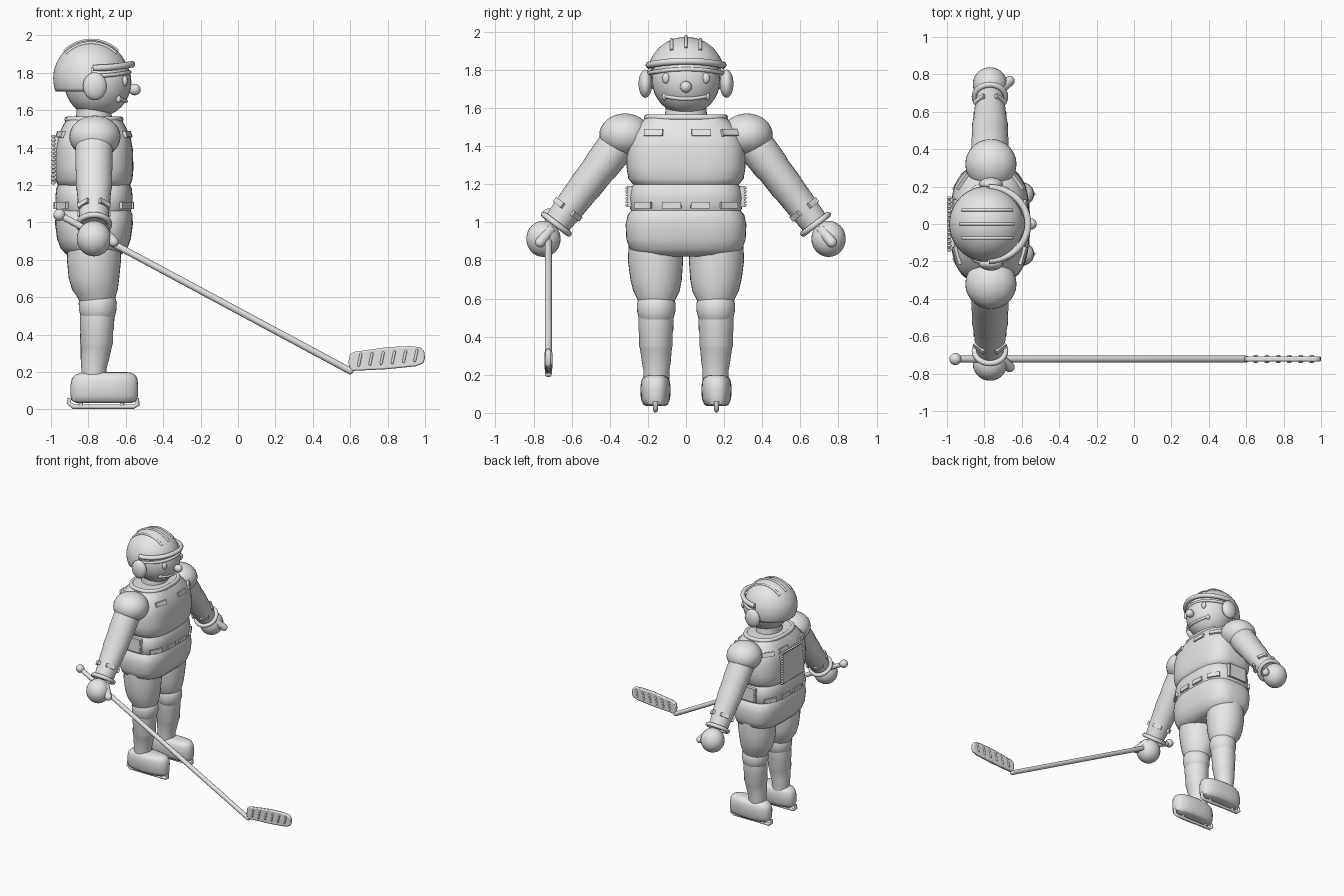
import bpy, bmesh
from math import sin, cos, pi, copysign
from mathutils import Vector, Matrix

old = bpy.data.objects.get("Cube")
if old:
    bpy.data.objects.remove(old)

grey = bpy.data.materials.new("light_grey")
grey.use_nodes = True
grey.diffuse_color = (0.8, 0.8, 0.8, 1)
grey.node_tree.nodes["Principled BSDF"].inputs["Base Color"].default_value = (0.8, 0.8, 0.8, 1)

CX = -0.77  # body axis; the figure faces +x


def finish(name, bm, smooth=True):
    bmesh.ops.recalc_face_normals(bm, faces=bm.faces)
    me = bpy.data.meshes.new(name)
    bm.to_mesh(me)
    bm.free()
    ob = bpy.data.objects.new(name, me)
    bpy.context.collection.objects.link(ob)
    me.materials.append(grey)
    if smooth:
        bpy.ops.object.select_all(action='DESELECT')
        ob.select_set(True)
        bpy.context.view_layer.objects.active = ob
        bpy.ops.object.shade_smooth_by_angle(angle=0.7)
    return ob


def outline(angle, rx, ry, power):
    c, s = cos(angle), sin(angle)
    return (rx * copysign(abs(c) ** (2 / power), c), ry * copysign(abs(s) ** (2 / power), s))


def loft(name, rings, power=2, matrix=Matrix(), n=32):
    """Capped skin over rings of (height, centre x, centre y, radius x, radius y)."""
    bm = bmesh.new()
    loops = []
    for z, cx, cy, rx, ry in rings:
        pts = [outline(2 * pi * i / n, rx, ry, power) for i in range(n)]
        loops.append([bm.verts.new(matrix @ Vector((cx + x, cy + y, z))) for x, y in pts])
    for a, b in zip(loops, loops[1:]):
        for i in range(n):
            j = (i + 1) % n
            bm.faces.new((a[i], a[j], b[j], b[i]))
    bm.faces.new(loops[0])
    bm.faces.new(loops[-1])
    return finish(name, bm)


def ball(name, centre, radii, rot=Matrix()):
    bm = bmesh.new()
    bmesh.ops.create_uvsphere(bm, u_segments=28, v_segments=16, radius=1)
    bm.transform(Matrix.Translation(centre) @ rot @ Matrix.Diagonal((*radii, 1)))
    return finish(name, bm)


def aim(a, b):
    """Frame at a with its z axis towards b."""
    d = Vector(b) - Vector(a)
    return Matrix.Translation(a) @ d.to_track_quat('Z', 'Y').to_matrix().to_4x4(), d.length


def capsule(name, a, b, r):
    m, length = aim(a, b)
    ts = [i * pi / 12 for i in range(1, 7)]
    rings = [(-r * cos(t), 0, 0, r * sin(t), r * sin(t)) for t in ts]
    rings += [(length - z, 0, 0, x, y) for z, _, _, x, y in reversed(rings)]
    return loft(name, rings, 2, m, 16)


def tube(name, pts, r, cyclic=False):
    cu = bpy.data.curves.new(name, 'CURVE')
    cu.dimensions = '3D'
    cu.bevel_depth, cu.bevel_resolution, cu.use_fill_caps = r, 3, True
    sp = cu.splines.new('POLY')
    sp.points.add(len(pts) - 1)
    for p, co in zip(sp.points, pts):
        p.co = (*co, 1)
    sp.use_cyclic_u = cyclic
    cu.materials.append(grey)
    ob = bpy.data.objects.new(name, cu)
    bpy.context.collection.objects.link(ob)
    bpy.ops.object.select_all(action='DESELECT')
    ob.select_set(True)
    bpy.context.view_layer.objects.active = ob
    bpy.ops.object.convert(target='MESH')
    return ob


def plate(name, centre, normal, w, h, depth=0.018, up=(0, 0, 1)):
    """Small box facing along normal."""
    n = Vector(normal).normalized()
    side = Vector(up).cross(n).normalized()
    m = Matrix((side, n.cross(side), n)).transposed().to_4x4()
    bm = bmesh.new()
    bmesh.ops.create_cube(bm, size=1)
    bm.transform(Matrix.Translation(centre) @ m @ Matrix.Diagonal((w, h, depth, 1)))
    return finish(name, bm, False)


def torso_plate(name, y, z, front, rx, ry, tilt=0):
    x = rx * (1 - abs(y / ry) ** 3) ** (1 / 3)
    slope = (abs(y) / ry) ** 2 / ry * copysign(1, y)
    plate(name, (CX + front * x, y, z), (front * (x / rx) ** 2 / rx, slope, tilt), 0.1, 0.035)


# Torso, waist and hips
def body(name, rows):
    loft(name, [(z, CX, 0, rx, ry) for z, rx, ry in rows], 3, n=48)


body("jersey", [(1.19, .18, .26), (1.2, .195, .28), (1.23, .206, .303), (1.29, .211, .312),
                (1.39, .208, .31), (1.46, .195, .29), (1.52, .165, .24), (1.56, .14, .2)])
body("waist", [(1.05, .19, .28), (1.07, .202, .293), (1.13, .207, .298),
               (1.18, .202, .29), (1.205, .19, .27)])
body("hips", [(.82, .11, .2), (.83, .15, .255), (.86, .178, .295), (.91, .197, .313),
              (.99, .208, .317), (1.04, .206, .305), (1.07, .195, .28)])
ring = [outline(2 * pi * i / 40, .142, .205, 2.6) for i in range(40)]
tube("collar", [(CX + x, y, 1.55) for x, y in ring], .016, True)
loft("neck", [(1.5, CX, 0, .1, .12), (1.64, CX, 0, .09, .1)])
for front in (-1, 1):
    for y in (-.17, .08, .23):
        torso_plate("chest_patch", y, 1.47, front, .192, .287, 1.5)
    for y in (-.225, -.075, .075, .225):
        torso_plate("belt_patch", y, 1.09, front, .205, .296)

# Back panel with a stitched rim
plate("back_panel", (-.978, 0, 1.335), (-1, 0, .06), .28, .25, .025)
for i in range(13):
    t = i / 12 - .5
    for s in (-1, 1):
        ball("stitch", (-.988, s * .14, 1.335 + t * .25), (.012, .008, .008))
        ball("stitch", (-.988, t * .28, 1.335 + s * .125), (.012, .008, .008))

# Head and face
HX = -.75
ball("head", (HX, 0, 1.75), (.18, .18, .187))
ball("nose", (-.553, 0, 1.71), (.033, .031, .031))
for s in (-1, 1):
    ball("eye", (HX + .145, s * .105, 1.756), (.016, .02, .028))
    ball("ear_cup", (CX + .005, s * .213, 1.727), (.064, .036, .074))
    ball("mouth_corner", (HX + .11, s * .113, 1.66), (.015, .013, .02))
smile = []
for i in range(17):
    y = -.11 + .22 * i / 16
    z = 1.648 + 1.1 * y * y
    smile.append((HX + .18 * (1 - (y / .18) ** 2 - ((z - 1.75) / .187) ** 2) ** .5, y, z))
tube("mouth", smile, .01)

# Helmet shell with an open face
HC = Vector((-.785, 0, 1.77))
bm = bmesh.new()
bmesh.ops.create_uvsphere(bm, u_segments=48, v_segments=24, radius=.203)
bm.transform(Matrix.Translation(HC))


def cut(co, no, clear=False):
    bmesh.ops.bisect_plane(bm, geom=bm.verts[:] + bm.edges[:] + bm.faces[:], plane_co=co,
                           plane_no=no, clear_inner=clear)


cut((0, 0, 1.70), (0, 0, 1), True)
cut((-.78, 0, 0), (1, 0, 0))
cut((0, 0, 1.83), (0, 0, 1))
bmesh.ops.delete(bm, context='FACES', geom=[
    f for f in bm.faces if f.calc_center_median().x > -.78 and f.calc_center_median().z < 1.83])
shell = finish("helmet", bm)
thick = shell.modifiers.new("thickness", 'SOLIDIFY')
thick.thickness = .02

for z, r, reach in ((1.845, .018, .208), (1.803, .011, .195)):
    arc = [-pi / 2 + pi * i / 24 for i in range(25)]
    tube("visor", [(HC.x + .01 + reach * cos(a), .195 * sin(a), z - .02 * sin(a) ** 2) for a in arc], r)
for y in (-.075, 0, .075):
    rr = (.203 ** 2 - y * y) ** .5
    arc = [pi * (.25 + .5 * i / 16) for i in range(17)]
    tube("helmet_ridge", [(HC.x + rr * cos(a), y, HC.z + rr * sin(a)) for a in arc], .009)

for s in (-1, 1):
    # Arms
    ball("shoulder", (CX + .005, s * .32, 1.458), (.137, .135, .113))
    top, wrist = Vector((CX, s * .35, 1.42)), Vector((CX, s * .68, .99))
    m, length = aim(top, wrist)
    loft("sleeve", [(t * length, 0, 0, a, b) for t, a, b in (
        (0, .1, .1), (.3, .1, .094), (.33, .097, .09), (.55, .096, .088),
        (.58, .092, .085), (.8, .083, .08), (1, .072, .072))], 2, m)
    along = (wrist - top).normalized()
    across = along.cross(Vector((1, 0, 0)))
    spot = top + along * length * .82
    for i in range(4):
        a = pi / 4 + i * pi / 2
        out = Vector((1, 0, 0)) * cos(a) + across * sin(a)
        plate("sleeve_patch", spot + out * .08, out, .07, .03, up=along)
    hoop = [2 * pi * i / 28 for i in range(28)]
    tube("glove_cuff", [wrist + Vector((1, 0, 0)) * .082 * cos(a) + across * .082 * sin(a)
                        for a in hoop], .016, True)

    # Gloves
    ball("glove", (CX, s * .748, .913), (.092, .09, .095))
    capsule("thumb", (-.72, s * .715, .955), (-.665, s * .765, .895), .027)

    # Legs
    y = s * .16
    loft("thigh", [(z, x, s * w, r, r) for z, x, w, r in (
        (.9, CX, .16, .14), (.8, CX, .16, .145), (.7, CX, .157, .135), (.64, -.765, .155, .122),
        (.6, -.757, .155, .102), (.57, -.755, .155, .09))])
    loft("knee_pad", [(z, -.75, s * .156, r, r) for z, r in (
        (.475, .075), (.49, .09), (.53, .1), (.57, .102), (.6, .093), (.615, .075))])
    loft("sock", [(z, x, s * w, r, r) for z, x, w, r in (
        (.12, -.77, .155, .066), (.22, -.77, .155, .068), (.27, -.765, .156, .076),
        (.34, -.757, .158, .084), (.35, -.757, .158, .088), (.42, -.755, .158, .088),
        (.43, -.755, .158, .091), (.5, -.752, .157, .092))])

    # Skates
    loft("boot", [(z, x, y, rx, ry) for z, x, rx, ry in (
        (.035, -.715, .15, .05), (.045, -.715, .172, .065), (.075, -.715, .181, .077),
        (.13, -.715, .181, .079), (.165, -.713, .175, .076), (.185, -.71, .16, .066),
        (.197, -.705, .13, .045), (.2, -.7, .09, .02))], 2.5)
    tube("skate_blade", [(x, y, z) for x, z in (
        (-.9, .06), (-.905, .035), (-.88, .014), (-.56, .014), (-.538, .025), (-.54, .06))], .0125)
    for x in (-.84, -.62):
        capsule("blade_post", (x, y, .015), (x, y, .05), .012)

    # Hip pouches
    plate("side_pouch", (CX, s * .297, 1.135), (0, s, 0), .17, .11, .025)
    for i in range(6):
        for e in (-1, 1):
            ball("pouch_stitch", (CX + e * .08, s * .31, 1.09 + .018 * i), (.008, .008, .007))

# Stick
SY = -.722
butt, heel = (-.955, SY, 1.04), (.6, SY, .205)
capsule("stick_shaft", butt, heel, .018)
ball("stick_knob", butt, (.032, .032, .032))
bm = bmesh.new()
shape = [(.6, .205), (.8, .215), (.95, .23), (.99, .245), (1, .275), (.995, .315),
         (.975, .332), (.92, .338), (.8, .333), (.62, .307), (.597, .295), (.59, .25)]
face = bm.faces.new([bm.verts.new((x, SY - .014, z)) for x, z in shape])
ext = bmesh.ops.extrude_face_region(bm, geom=[face])
bmesh.ops.translate(bm, vec=(0, .028, 0), verts=[v for v in ext["geom"] if isinstance(v, bmesh.types.BMVert)])
blade = finish("stick_blade", bm)
bev = blade.modifiers.new("soft_edge", 'BEVEL')
bev.width, bev.segments = .008, 2
for i in range(6):
    x = .645 + .06 * i
    for s in (-1, 1):
        capsule("blade_tape", (x, SY + s * .014, .235 + .005 * i), (x + .012, SY + s * .014, .295 + .004 * i), .007)
